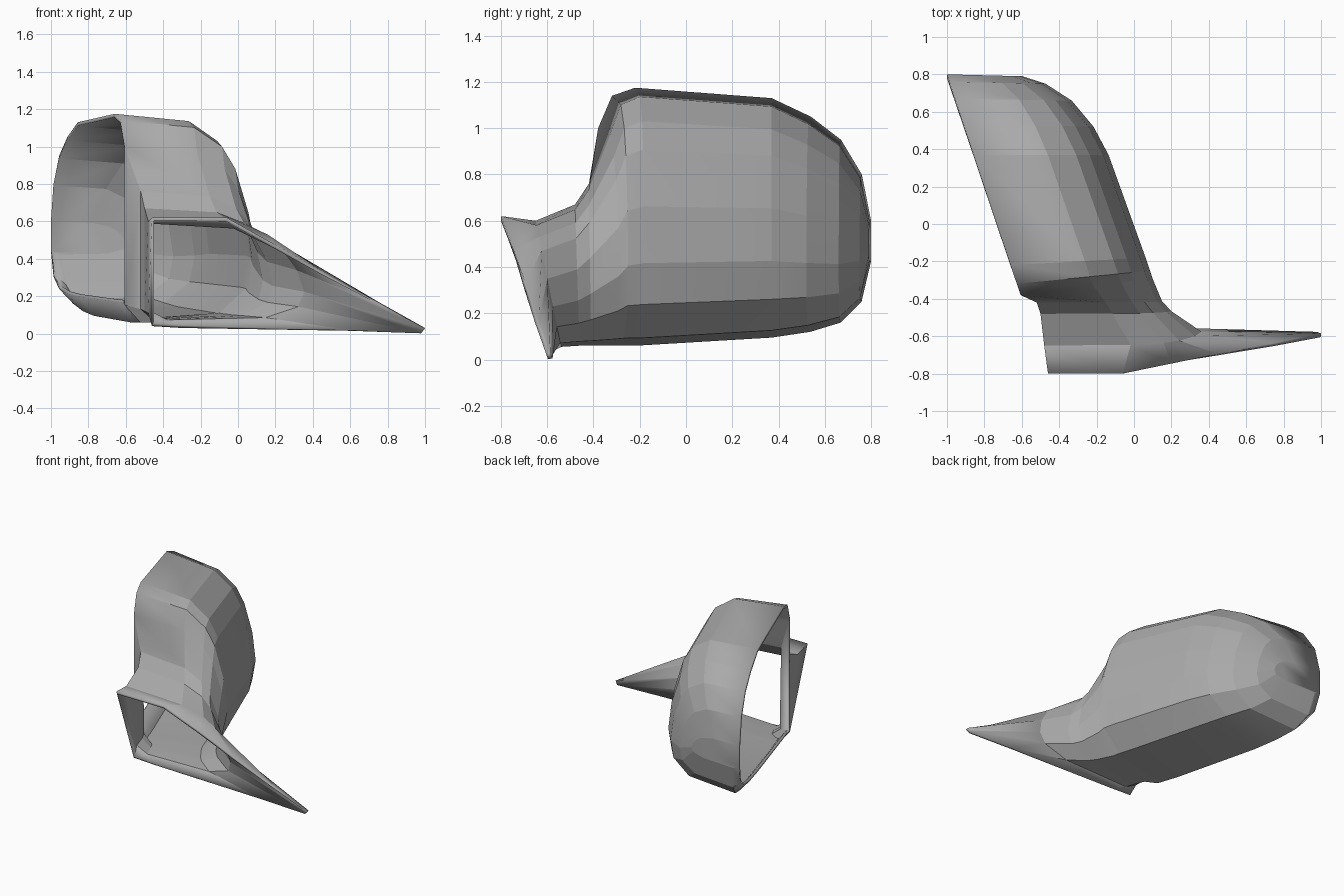
import bpy
import bmesh

# Remove the default cube
cube = bpy.data.objects.get("Cube")
if cube:
    bpy.data.objects.remove(cube, do_unlink=True)

# One plain grey plastic
GREY = (0.4, 0.4, 0.4, 1.0)
grey = bpy.data.materials.new("plain grey")
grey.use_nodes = True
grey.diffuse_color = GREY
grey.node_tree.nodes["Principled BSDF"].inputs["Base Color"].default_value = GREY

# Section outline: fraction of depth, fraction of height,
# running from the upper rim over the outside to the lower rim
outline = [(0, 1), (.55, .965), (.76, .87), (.86, .76), (.96, .54),
           (1, .32), (.96, .16), (.75, .03), (.12, 0), (0, .1)]

# Housing stations from back to front: y at rim, y at outside, depth, top, bottom
housing = [(.80, .79, .40, .60, .42),
           (.76, .75, .51, .80, .25),
           (.67, .66, .62, .95, .16),
           (.54, .52, .69, 1.05, .12),
           (.37, .37, .72, 1.13, .095),
           (-.22, -.18, .735, 1.175, .06),
           (-.32, -.25, .735, 1.14, .06),
           (-.38, -.29, .735, 1.0, .06)]

# Stem stations: y at top, y at bottom, left x, width, top, bottom
stem = [(-.42, -.41, -.52, .67, .76, .06),
        (-.48, -.46, -.50, .70, .67, .06),
        (-.65, -.54, -.48, .84, .60, .055)]

# Mounting edge: a long triangle in a leaning plane
mount = [(-.46, .62), (-.06, .62), (.2, .475), (.45, .335), (.75, .17),
         (1, .03), (.98, .005), (.6, .015), (-.3, .03), (-.46, .04)]


def housing_section(rim_y, out_y, depth, top, bottom):
    rim_x = -.733 - rim_y / 3
    return [(rim_x + f * depth - f * (out_y - rim_y) / 3,
             rim_y + f * (out_y - rim_y),
             bottom + t * (top - bottom)) for f, t in outline]


def stem_section(top_y, bottom_y, left, width, top, bottom):
    return [(left + f * width,
             bottom_y + t * (top_y - bottom_y),
             bottom + t * (top - bottom)) for f, t in outline]


def mount_section():
    return [(x, -.575 - .36 * z, z) for x, z in mount]


bm = bmesh.new()
sections = [housing_section(*row) for row in housing]
sections += [stem_section(*row) for row in stem]
sections.append(mount_section())
rings = [[bm.verts.new(p) for p in section] for section in sections]

# Rounded back end
bm.faces.new(rings[0])

# Skin between neighbouring stations; the stem also gets its inner side wall
for i, (a, b) in enumerate(zip(rings, rings[1:])):
    last = len(outline) - 1
    for j in range(last):
        bm.faces.new((a[j], a[j + 1], b[j + 1], b[j]))
    if i >= len(housing) - 1:
        bm.faces.new((a[last], a[0], b[0], b[last]))

bmesh.ops.recalc_face_normals(bm, faces=bm.faces)
# Make the outer skin face outwards, judged by the uppermost face
top_face = max(bm.faces, key=lambda f: f.calc_center_median().z)
if top_face.normal.z < 0:
    bmesh.ops.reverse_faces(bm, faces=bm.faces)

mesh = bpy.data.meshes.new("mirror_housing")
bm.to_mesh(mesh)
bm.free()
mesh.materials.append(grey)
shell = bpy.data.objects.new("mirror_housing", mesh)
bpy.context.collection.objects.link(shell)

# Thin wall, grown inwards
wall = shell.modifiers.new("wall", "SOLIDIFY")
wall.thickness = .02
wall.offset = -1

# Soft shading only across the gentle bends
bpy.context.view_layer.objects.active = shell
shell.select_set(True)
bpy.ops.object.shade_smooth_by_angle(angle=.15)
